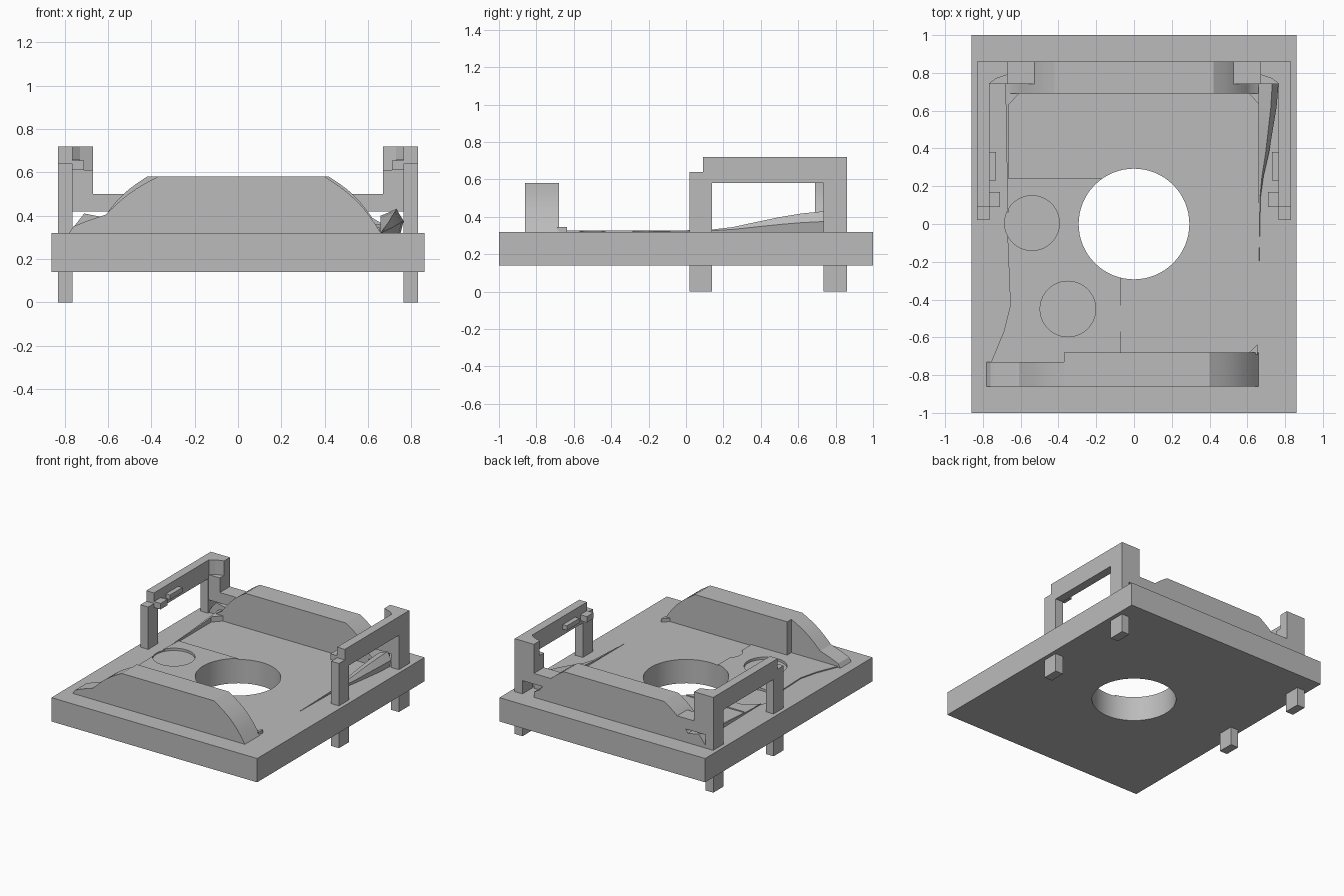
import bpy, bmesh, math

if "Cube" in bpy.data.objects:
    bpy.data.objects.remove(bpy.data.objects["Cube"])

grey = bpy.data.materials.new("plain grey")
grey.diffuse_color = (0.5, 0.5, 0.5, 1)
grey.use_nodes = True
grey.node_tree.nodes["Principled BSDF"].inputs["Base Color"].default_value = grey.diffuse_color


def finish(name, bm):
    bmesh.ops.recalc_face_normals(bm, faces=bm.faces)
    me = bpy.data.meshes.new(name)
    bm.to_mesh(me)
    bm.free()
    me.materials.append(grey)
    ob = bpy.data.objects.new(name, me)
    bpy.context.collection.objects.link(ob)
    return ob


def loft(name, rings):
    """Skin a row of matching closed sections and cap both ends."""
    bm = bmesh.new()
    rows = [[bm.verts.new(p) for p in ring] for ring in rings]
    n = len(rows[0])
    for a, b in zip(rows, rows[1:]):
        for i in range(n):
            bm.faces.new((a[i], a[(i + 1) % n], b[(i + 1) % n], b[i]))
    bm.faces.new(rows[0])
    bm.faces.new(rows[-1])
    return finish(name, bm)


def prism(name, pts, axis, lo, hi):
    """Extrude a 2D outline along the given axis."""
    place = {"x": lambda p, t: (t, p[0], p[1]),
             "y": lambda p, t: (p[0], t, p[1]),
             "z": lambda p, t: (p[0], p[1], t)}[axis]
    return loft(name, [[place(p, t) for p in pts] for t in (lo, hi)])


def box(name, x0, x1, y0, y1, z0, z1):
    x0, x1 = sorted((x0, x1))
    return prism(name, [(x0, y0), (x1, y0), (x1, y1), (x0, y1)], "z", z0, z1)


def disc_cutter(name, x, y, r, z0, z1):
    pts = [(x + r * math.cos(math.tau * i / 64), y + r * math.sin(math.tau * i / 64))
           for i in range(64)]
    ob = prism(name, pts, "z", z0, z1)
    ob.hide_render = True
    ob.hide_viewport = True
    return ob


def smooth(ob):
    bpy.ops.object.select_all(action="DESELECT")
    bpy.context.view_layer.objects.active = ob
    ob.select_set(True)
    bpy.ops.object.shade_smooth_by_angle(angle=math.radians(25))


def cut(ob, cutters):
    for c in cutters:
        m = ob.modifiers.new("cut", "BOOLEAN")
        m.operation = "DIFFERENCE"
        m.solver = "EXACT"
        m.object = c
    bpy.context.view_layer.objects.active = ob
    ob.select_set(True)
    for m in list(ob.modifiers):
        bpy.ops.object.modifier_apply(modifier=m.name)
    smooth(ob)


def arc(x0, z0, x1, z1, bulge, n=8):
    """Gently bowed line between two profile points."""
    dx, dz = x1 - x0, z1 - z0
    return [(x0 + dx * i / n - dz * bulge * math.sin(math.pi * i / n),
             z0 + dz * i / n + dx * bulge * math.sin(math.pi * i / n))
            for i in range(n + 1)]


# Base plate and raised floor pad, with the through hole and two shallow seats
hole = disc_cutter("centre_hole_cutter", 0, 0, 0.293, -0.1, 0.6)
seats = [disc_cutter("seat_cutter_a", -0.54, 0.005, 0.145, 0.31, 0.6),
         disc_cutter("seat_cutter_b", -0.35, -0.45, 0.147, 0.31, 0.6)]
plate = box("base_plate", -0.86, 0.86, -1, 1, 0.14, 0.32)
cut(plate, [hole] + seats)
notch = disc_cutter("notch_cutter", -0.02, -0.5, 0.085, 0.3201, 0.6)
pad = prism("floor_pad", [(-0.67, 0.24), (-0.07, 0.24), (-0.07, -0.69), (-0.37, -0.69),
                          (-0.37, -0.74), (-0.76, -0.74), (-0.69, -0.57),
                          (-0.655, -0.43), (-0.67, -0.06)], "z", 0.315, 0.328)
cut(pad, [hole, notch] + seats)

# Front wall: bowed shoulders, thinner inner face on the left end
shoulder = arc(0.4, 0.58, 0.66, 0.32, 0.07)
left_end = [(-0.78, 0.32), (-0.76, 0.35), (-0.70, 0.375), (-0.61, 0.405)]
left_arc = arc(-0.61, 0.405, -0.37, 0.58, 0.05)[1:]
smooth(prism("front_wall_left", left_end + left_arc + [(-0.37, 0.32)],
             "y", -0.86, -0.73))
smooth(prism("front_wall", [(-0.37, 0.315), (-0.37, 0.58)] + shoulder + [(0.655, 0.315)],
             "y", -0.86, -0.68))
prism("front_wall_gusset", [(0.60, -0.69), (0.655, -0.69), (0.655, -0.635)],
      "z", 0.315, 0.345)

# Rear wall with bowed shoulders on both ends
rear = arc(0.42, 0.58, 0.62, 0.39, 0.06)
rear_right = rear + [(0.67, 0.36), (0.67, 0.315)]
smooth(prism("rear_wall", [(-x, z) for x, z in reversed(rear_right)] + rear_right,
             "y", 0.69, 0.86))
prism("rear_wall_left_toe", [(-0.78, 0.32), (-0.71, 0.41), (-0.61, 0.39), (-0.61, 0.32)],
      "y", 0.75, 0.86)

# Side frames with legs through the plate, mirrored left and right
for s, side in ((-1, "left"), (1, "right")):
    box(side + "_front_leg", s * 0.765, s * 0.83, 0.02, 0.14, 0, 0.64)
    box(side + "_rear_leg", s * 0.765, s * 0.83, 0.735, 0.86, 0, 0.72)
    box(side + "_top_bar", s * 0.765, s * 0.83, 0.09, 0.86, 0.58, 0.72)
    box(side + "_bar_catch", s * 0.71, s * 0.77, 0.09, 0.17, 0.61, 0.655)
    box(side + "_bar_rib", s * 0.73, s * 0.77, 0.23, 0.38, 0.625, 0.66)
    box(side + "_rear_arm", s * 0.51, s * 0.77, 0.74, 0.86, 0.42, 0.50)
    box(side + "_rear_post", s * 0.67, s * 0.77, 0.74, 0.86, 0.50, 0.61)
    prism(side + "_post_cap", [(s * 0.77, 0.74), (s * 0.73, 0.77), (s * 0.67, 0.79),
                               (s * 0.67, 0.86), (s * 0.77, 0.86)], "z", 0.61, 0.72)
    prism(side + "_rear_gusset", [(s * 0.60, 0.70), (s * 0.665, 0.70), (s * 0.665, 0.63)],
          "z", 0.315, 0.36)

# Right fin: low ridge that swells and rises towards the rear post
fin = [(-0.20, 0.663, 0.322), (0.14, 0.67, 0.332), (0.25, 0.685, 0.345),
       (0.38, 0.715, 0.373), (0.50, 0.735, 0.398), (0.62, 0.755, 0.418),
       (0.74, 0.765, 0.43)]
rings = []
for y, x, z in fin:
    peak = 0.66 + (x - 0.66) * 0.68
    base = 0.66 + (x - 0.66) * 0.85
    rings.append([(0.658, y, 0.315), (0.658, y, 0.32 + (z - 0.32) * 0.72),
                  (peak, y, z), (x, y, 0.32 + (z - 0.32) * 0.5), (base, y, 0.315)])
smooth(loft("right_fin", rings))

# Left rib: thin wedge along the floor edge
loft("left_rib", [[(-0.665, y, 0.315), (-0.665, y, z), (-0.665 - w, y, z), (-0.665 - w, y, 0.315)]
                  for y, z, w in ((0.06, 0.323, 0.004), (0.40, 0.34, 0.01), (0.75, 0.365, 0.016))])
